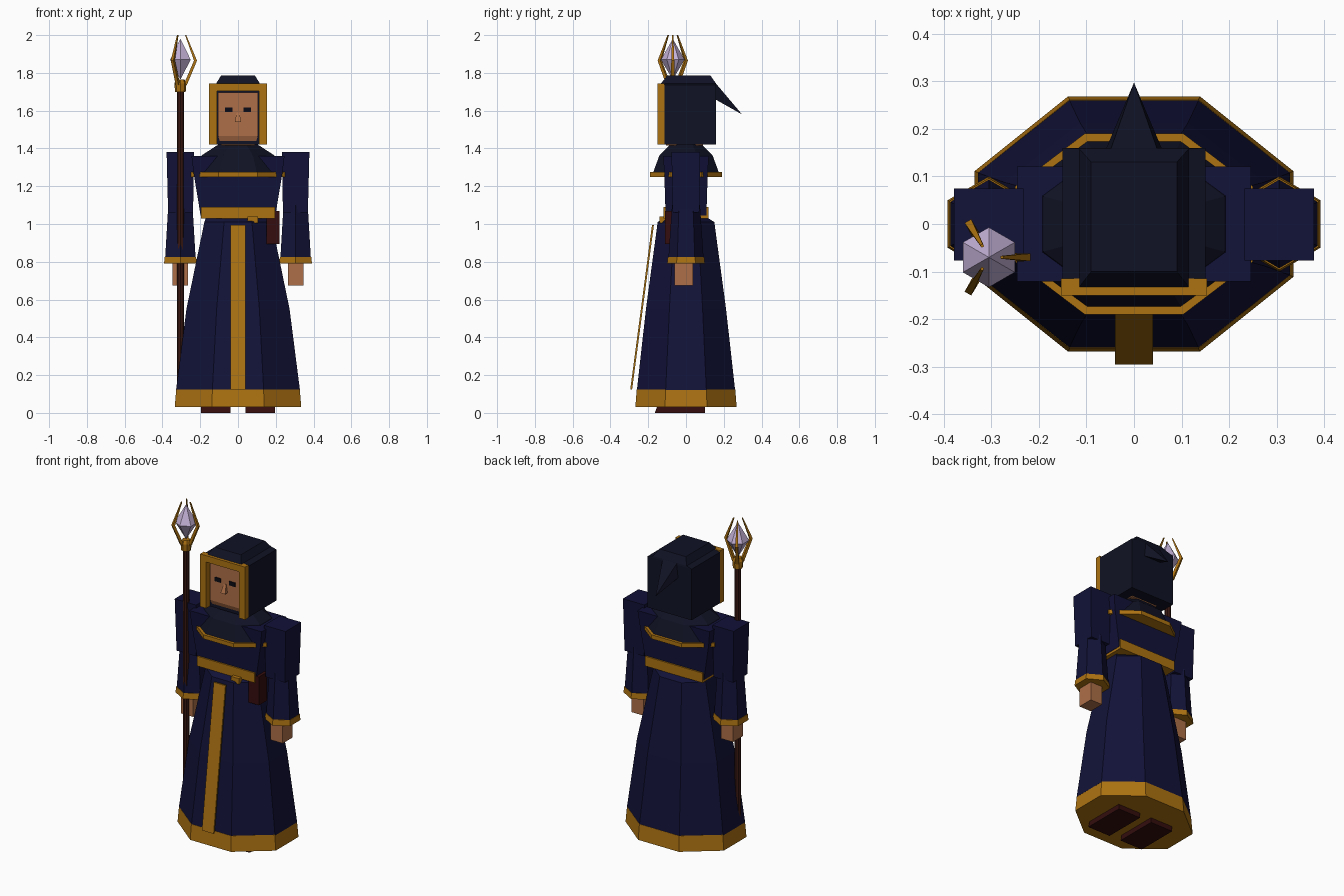
import bpy, bmesh, math
from mathutils import Vector

cube = bpy.data.objects.get("Cube")
if cube:
    bpy.data.objects.remove(cube, do_unlink=True)


def material(name, r, g, b):
    m = bpy.data.materials.new(name)
    m.use_nodes = True
    m.diffuse_color = (r, g, b, 1)
    m.node_tree.nodes["Principled BSDF"].inputs["Base Color"].default_value = (r, g, b, 1)
    return m


NAVY = material("navy cloth", 0.006, 0.006, 0.04)
DARK = material("dark hood cloth", 0.005, 0.006, 0.018)
GOLD = material("gold trim", 0.42, 0.17, 0.006)
SKIN = material("skin", 0.42, 0.16, 0.065)
LEATHER = material("dark red leather", 0.035, 0.004, 0.004)
WOOD = material("staff wood", 0.04, 0.009, 0.006)
CRYSTAL = material("pale violet crystal", 0.55, 0.44, 0.68)
EYE = material("eye black", 0.003, 0.003, 0.008)


def loft(name, rings, mat):
    """Skin a closed solid through rings; a one-point ring is an apex."""
    bm = bmesh.new()
    loops = [[bm.verts.new(p) for p in ring] for ring in rings]
    for a, b in zip(loops, loops[1:]):
        n = max(len(a), len(b))
        for i in range(n):
            j = (i + 1) % n
            if len(b) == 1:
                bm.faces.new((a[i], a[j], b[0]))
            elif len(a) == 1:
                bm.faces.new((a[0], b[j], b[i]))
            else:
                bm.faces.new((a[i], a[j], b[j], b[i]))
    for end in (loops[0], loops[-1]):
        if len(end) > 2:
            bm.faces.new(end)
    bmesh.ops.recalc_face_normals(bm, faces=bm.faces)
    mesh = bpy.data.meshes.new(name)
    bm.to_mesh(mesh)
    bm.free()
    mesh.materials.append(mat)
    ob = bpy.data.objects.new(name, mesh)
    bpy.context.collection.objects.link(ob)
    return ob


def rect(x0, x1, y0, y1, z):
    return [(x0, y0, z), (x1, y0, z), (x1, y1, z), (x0, y1, z)]


def box(name, x0, x1, y0, y1, z0, z1, mat):
    return loft(name, [rect(x0, x1, y0, y1, z0), rect(x0, x1, y0, y1, z1)], mat)


def polygon(n, rx, ry, z, cx=0, cy=0, turn=0.0):
    return [(cx + rx * math.cos(turn + math.tau * i / n),
             cy + ry * math.sin(turn + math.tau * i / n), z) for i in range(n)]


def octagon(hx, hy, z):
    """Octagon given by its half width and half depth across the flats."""
    k = math.cos(math.pi / 8)
    return polygon(8, hx / k, hy / k, z, turn=math.pi / 8)


# Robe skirt with hem and front sash
loft("robe_skirt", [octagon(0.328, 0.26, 0.12), octagon(0.273, 0.212, 0.55),
                    octagon(0.178, 0.15, 1.01), octagon(0.17, 0.11, 1.035)], NAVY)
loft("robe_hem", [octagon(0.335, 0.268, 0.03), octagon(0.327, 0.261, 0.125)], GOLD)
loft("front_sash", [rect(-0.04, 0.04, -0.295, -0.285, 0.125),
                    rect(-0.04, 0.04, -0.18, -0.17, 0.995)], GOLD)

# Torso, belt, buckle, pouch
loft("torso", [rect(-0.198, 0.198, -0.108, 0.108, 1.045),
               rect(-0.235, 0.235, -0.115, 0.115, 1.27),
               rect(-0.246, 0.246, -0.121, 0.121, 1.36)], NAVY)
box("belt", -0.196, 0.196, -0.118, 0.118, 1.03, 1.09, GOLD)
box("belt_buckle", 0.05, 0.105, -0.14, -0.1, 1.005, 1.04, GOLD)
box("belt_pouch", 0.15, 0.22, -0.11, -0.03, 0.895, 1.07, LEATHER)

# Shoulder mantle
loft("mantle", [octagon(0.24, 0.175, 1.27), octagon(0.19, 0.14, 1.365),
                octagon(0.105, 0.085, 1.42), octagon(0.09, 0.075, 1.44)], DARK)
loft("mantle_trim", [octagon(0.25, 0.19, 1.25), octagon(0.25, 0.19, 1.275)], GOLD)

# Arms and boots on both sides
for side, s in (("left", 1), ("right", -1)):
    cx = 0.305 * s
    arm = sorted((0.232 * s, 0.378 * s))
    low = sorted((0.238 * s, 0.37 * s))
    loft(side + "_upper_sleeve", [rect(*low, -0.07, 0.07, 1.06),
                                  rect(*arm, -0.077, 0.075, 1.38)], NAVY)
    t = math.pi / 6
    loft(side + "_lower_sleeve", [polygon(6, 0.093, 0.093, 0.82, cx, 0, t),
                                  polygon(6, 0.074, 0.074, 1.1, cx, 0, t)], NAVY)
    loft(side + "_cuff", [polygon(6, 0.1, 0.1, 0.79, cx, 0, t),
                          polygon(6, 0.096, 0.096, 0.825, cx, 0, t)], GOLD)
    hand = sorted((0.265 * s, 0.347 * s))
    box(side + "_hand", *hand, -0.06, 0.038, 0.675, 0.8, SKIN)
    boot = sorted((0.04 * s, 0.195 * s))
    loft(side + "_boot", [rect(*boot, -0.165, 0.1, 0), rect(*boot, -0.14, 0.1, 0.07)], LEATHER)
    eye = sorted((0.03 * s, 0.07 * s))
    box(side + "_eye", *eye, -0.13, -0.122, 1.592, 1.617, EYE)
    rim = sorted((0.112 * s, 0.153 * s))
    box(side + "_hood_rim", *rim, -0.15, -0.115, 1.42, 1.745, GOLD)

# Head and face
box("neck", -0.06, 0.06, -0.055, 0.055, 1.36, 1.44, SKIN)
loft("head", [rect(-0.088, 0.088, -0.105, 0.09, 1.415),
              rect(-0.105, 0.105, -0.125, 0.1, 1.465),
              rect(-0.105, 0.105, -0.125, 0.1, 1.695)], SKIN)
loft("nose", [rect(-0.016, 0.016, -0.148, -0.12, 1.54),
              rect(-0.008, 0.008, -0.128, -0.12, 1.59)], SKIN)

# Hood with rim and drooping point
loft("hood", [rect(-0.15, 0.15, -0.115, 0.16, 1.42),
              rect(-0.15, 0.15, -0.115, 0.16, 1.735),
              rect(-0.115, 0.115, -0.132, 0.158, 1.745),
              rect(-0.09, 0.09, -0.1, 0.13, 1.785)], DARK)
box("hood_rim_top", -0.153, 0.153, -0.15, -0.115, 1.705, 1.745, GOLD)
loft("hood_point", [[(-0.06, 0.125, 1.783), (0.06, 0.125, 1.783),
                     (0.06, 0.155, 1.66), (-0.06, 0.155, 1.66)],
                    [(0, 0.297, 1.58)]], DARK)

# Staff with collar, crystal and three prongs
SX, SY = -0.305, -0.07
loft("staff_pole", [polygon(8, 0.018, 0.018, 0.05, SX, SY),
                    polygon(8, 0.018, 0.018, 1.71, SX, SY)], WOOD)
loft("staff_collar", [polygon(8, r, r, z, SX, SY)
                      for r, z in ((0.028, 1.7), (0.032, 1.745), (0.022, 1.765))], GOLD)
loft("staff_crystal", [[(SX, SY, 1.765)], polygon(6, 0.063, 0.063, 1.87, SX, SY, math.pi / 6),
                       [(SX, SY, 1.98)]], CRYSTAL)
for k in range(3):
    a = k * math.tau / 3
    out = Vector((math.cos(a), math.sin(a), 0))
    across = Vector((-out.y, out.x, 0))
    rings = []
    for r, z, w in ((0.025, 1.735, 0.009), (0.08, 1.865, 0.008), (0.028, 2.0, 0.003)):
        c = Vector((SX, SY, z)) + out * r
        rings.append([c + out * i * w + across * j * w
                      for i, j in ((-1, -1), (1, -1), (1, 1), (-1, 1))])
    loft("staff_prong_%d" % (k + 1), rings, GOLD)
